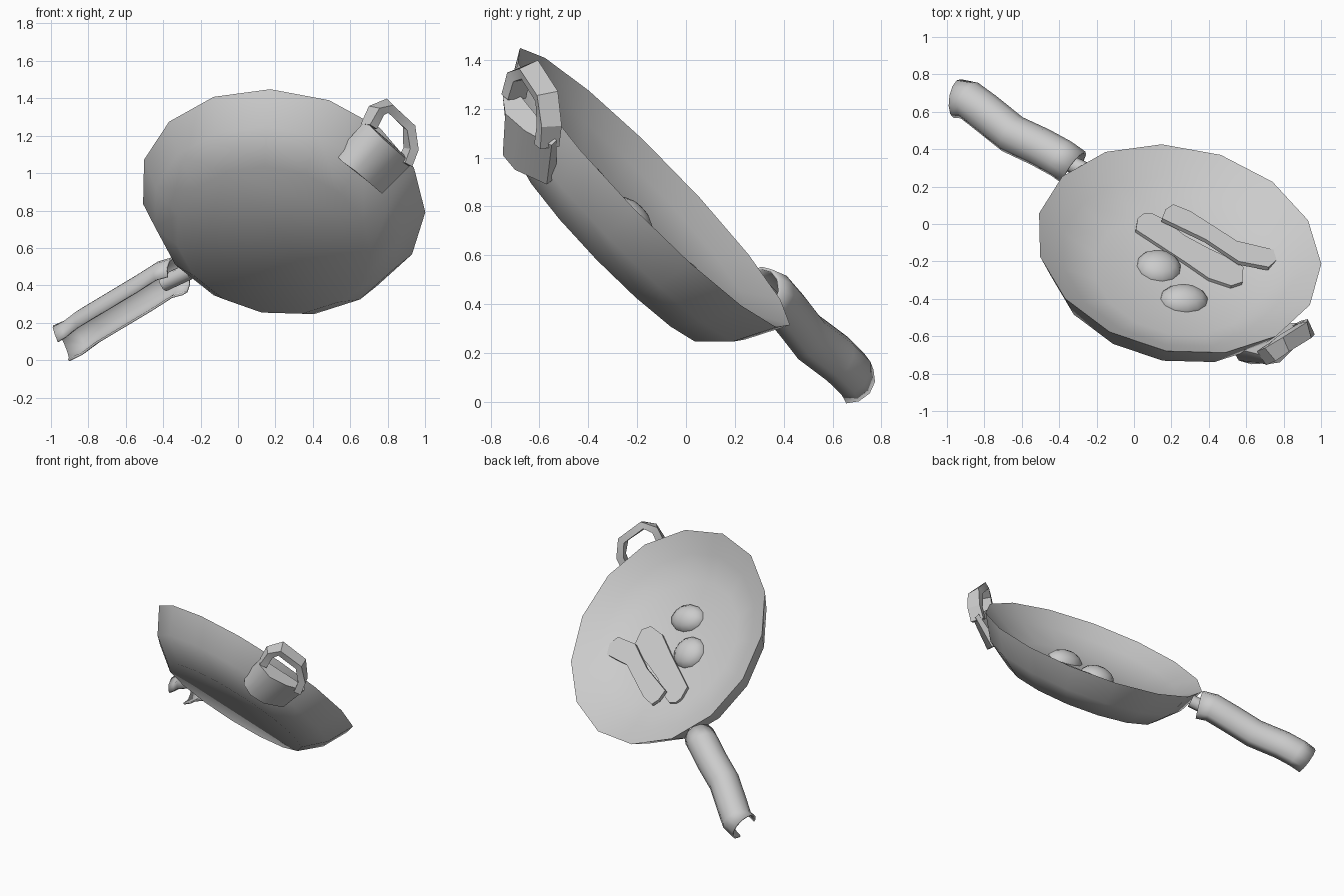
import bpy, bmesh, math
from mathutils import Vector, Matrix

cube = bpy.data.objects.get("Cube")
if cube:
    bpy.data.objects.remove(cube)

metal = bpy.data.materials.new("plain grey")
metal.use_nodes = True
metal.diffuse_color = (0.6, 0.6, 0.6, 1)
metal.node_tree.nodes["Principled BSDF"].inputs["Base Color"].default_value = (0.6, 0.6, 0.6, 1)

# Tilted frame of the pan: U across, V down the slope, N out of the opening
N = Vector((0.147, 0.71, 0.689)).normalized()
U = Vector((0.978, 0, -0.209)).normalized()
V = N.cross(U)
C = Vector((0.24, -0.135, 0.873))


def local(u, v, d):
    return C + U * u + V * v + N * d


def above(x, y, d):
    """Point at plan position x, y lying at height d relative to the rim plane."""
    dz = (d - N.x * (x - C.x) - N.y * (y - C.y)) / N.z
    return Vector((x, y, C.z + dz))


def finish(name, bm, angle):
    bmesh.ops.recalc_face_normals(bm, faces=bm.faces)
    mesh = bpy.data.meshes.new(name)
    bm.to_mesh(mesh)
    bm.free()
    mesh.materials.append(metal)
    ob = bpy.data.objects.new(name, mesh)
    bpy.context.collection.objects.link(ob)
    bpy.ops.object.select_all(action='DESELECT')
    ob.select_set(True)
    bpy.context.view_layer.objects.active = ob
    bpy.ops.object.shade_smooth_by_angle(angle=math.radians(angle))
    return ob


def loft(name, rings, closed=True, caps=True, angle=40):
    """Skin a list of equally long point rings."""
    bm = bmesh.new()
    rows = [[bm.verts.new(p) for p in ring] for ring in rings]
    n = len(rows[0])
    for a, b in zip(rows, rows[1:]):
        for i in range(n if closed else n - 1):
            j = (i + 1) % n
            bm.faces.new((a[i], a[j], b[j], b[i]))
    if caps:
        bm.faces.new(rows[0])
        bm.faces.new(rows[-1])
    return finish(name, bm, angle)


def sweep(path, section, up):
    """Rings of a 2D section carried along a path."""
    pts = [Vector(p) for p in path]
    rings = []
    for i, p in enumerate(pts):
        t = (pts[min(i + 1, len(pts) - 1)] - pts[max(i - 1, 0)]).normalized()
        side = t.cross(up).normalized()
        top = side.cross(t)
        rings.append([p + side * a + top * b for a, b in section])
    return rings


def arc(r, start, end, steps):
    angles = [math.radians(start + (end - start) * i / steps) for i in range(steps + 1)]
    return [(r * math.cos(a), r * math.sin(a)) for a in angles]


# Pan bowl: fifteen-sided rings of radius, depth and downhill shift,
# from the shallow inner floor over the rim to the deep outer base
SIDES = 15
profile = [(0.45, -0.165, -0.03), (0.64, -0.085, -0.01), (0.785, 0, 0),
           (0.69, -0.175, 0.01), (0.54, -0.295, 0.045)]
bowl = []
for r, d, shift in profile:
    angles = [math.radians(-8) + math.tau * i / SIDES for i in range(SIDES)]
    bowl.append([local(0.98 * r * math.cos(a), shift + 1.015 * r * math.sin(a), d) for a in angles])
loft("pan_bowl", bowl, angle=60)

# Eggs: flattened balls sunk into the pan floor
for name, x, y, length, width in [("egg_upper", 0.13, -0.24, 0.125, 0.12),
                                  ("egg_lower", 0.265, -0.415, 0.135, 0.105)]:
    bm = bmesh.new()
    bmesh.ops.create_uvsphere(bm, u_segments=12, v_segments=8, radius=1)
    axes = Matrix((U * length, V * width, N * 0.085)).transposed().to_4x4()
    bmesh.ops.transform(bm, verts=bm.verts, matrix=Matrix.Translation(above(x, y, -0.185)) @ axes)
    finish(name, bm, 60)

# Strips of meat: wavy outlines given in plan, thickened along the pan axis
strips = {
    "strip_inner": (-0.145, [(.01, -.03), (.02, .03), (.05, .055), (.1, .055), (.17, .02), (.27, -.06),
                             (.4, -.13), (.55, -.2), (.585, -.23), (.58, -.31), (.52, -.33),
                             (.4, -.29), (.27, -.2)]),
    "strip_outer": (-0.11, [(.15, .03), (.17, .08), (.21, .105), (.3, .07), (.55, -.09), (.76, -.14),
                            (.765, -.19), (.72, -.23), (.56, -.2), (.38, -.08)]),
}
for name, (height, outline) in strips.items():
    top = [above(x, y, height) for x, y in outline]
    loft(name, [[p - N * 0.025 for p in top], top])

# Long handle: an open channel, plus the neck joining it to the bowl
grip_path = [(-.32, .30, .45), (-.39, .35, .43), (-.5, .41, .36), (-.65, .48, .27),
             (-.8, .6, .18), (-.88, .66, .12), (-.945, .67, .09)]
grip = loft("handle_grip", sweep(grip_path, arc(0.1, -45, 225, 9), N), closed=False, caps=False, angle=50)
wall = grip.modifiers.new("thin wall", 'SOLIDIFY')
wall.thickness = 0.012
wall.offset = 0
loft("handle_neck", sweep([(-.26, .285, .475), (-.4, .35, .41)], arc(0.045, 0, 315, 7), N), angle=50)

# Small front grip: a bulging bracket on the bowl wall
lower = [(.52, -.66, 1.10), (.56, -.73, 1.06), (.63, -.75, 1.01),
         (.70, -.70, .95), (.77, -.57, .89), (.76, -.53, .92)]
upper = [(.68, -.70, 1.28), (.71, -.75, 1.25), (.78, -.74, 1.18),
         (.86, -.66, 1.11), (.93, -.55, 1.05), (.92, -.53, 1.07)]
loft("bracket", [lower, upper], angle=50)

# Loop standing on the bracket, swept with a flat band section
loop_path = [(.70, -.705, 1.25), (.74, -.685, 1.335), (.80, -.64, 1.36), (.915, -.57, 1.25),
             (.925, -.56, 1.13), (.89, -.57, 1.05)]
plane_normal = Vector((.25, .2, -.22)).cross(Vector((.16, -.01, .17))).normalized()
band = [(-.025, -.045), (.025, -.045), (.025, .045), (-.025, .045)]
loft("bracket_loop", sweep(loop_path, band, plane_normal), angle=30)
